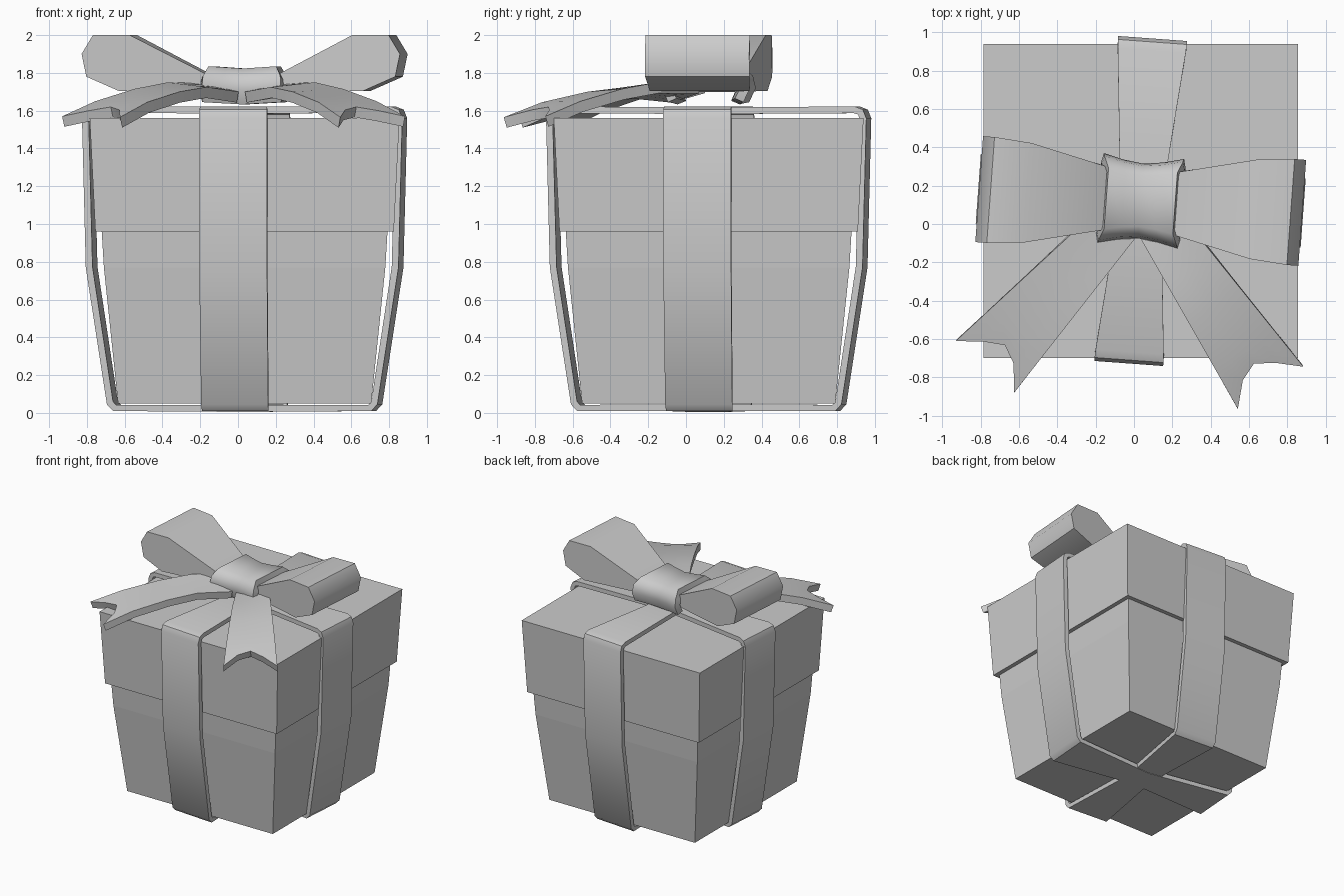
import bpy, bmesh, math
from mathutils import Matrix

if "Cube" in bpy.data.objects:
    bpy.data.objects.remove(bpy.data.objects["Cube"])

CENTRE = Matrix.Translation((0.035, 0.12, 0))
TILT = CENTRE @ Matrix.Rotation(math.radians(-4.2), 4, 'Z')   # ribbons sit slightly turned


def make(name, verts, faces, matrix, thick=0, smooth=None):
    me = bpy.data.meshes.new(name)
    me.from_pydata(verts, [], faces)
    me.transform(matrix)
    ob = bpy.data.objects.new(name, me)
    bpy.context.collection.objects.link(ob)
    bpy.ops.object.select_all(action='DESELECT')
    ob.select_set(True)
    bpy.context.view_layer.objects.active = ob
    if thick:
        mod = ob.modifiers.new("thickness", 'SOLIDIFY')
        mod.thickness = thick
        mod.offset = -1
        bpy.ops.object.modifier_apply(modifier=mod.name)
    else:
        bm = bmesh.new()
        bm.from_mesh(me)
        bmesh.ops.recalc_face_normals(bm, faces=bm.faces)
        bm.to_mesh(me)
        bm.free()
    if smooth:
        bpy.ops.object.shade_smooth_by_angle(angle=math.radians(smooth))
    return ob


def grid(rows, closed=False):
    """Flatten rows of points into vertices and quads."""
    n, m = len(rows), len(rows[0])
    verts = [p for r in rows for p in r]
    faces = []
    for i in range(n if closed else n - 1):
        k = (i + 1) % n
        for j in range(m - 1):
            faces.append((i*m + j, k*m + j, k*m + j + 1, i*m + j + 1))
    return verts, faces


def square_stack(name, levels):
    """Square box through (half size, z) levels."""
    verts = [(sx*h, sy*h, z) for h, z in levels
             for sx, sy in ((-1, -1), (1, -1), (1, 1), (-1, 1))]
    faces = [(3, 2, 1, 0), tuple(len(verts) - 4 + i for i in range(4))]
    for l in range(len(levels) - 1):
        for i in range(4):
            j = (i + 1) % 4
            faces.append((4*l + i, 4*l + j, 4*l + 4 + j, 4*l + 4 + i))
    make(name, verts, faces, CENTRE)


# box and lid
square_stack("box", [(0.67, 0.05), (0.745, 0.77), (0.757, 0.97)])
square_stack("lid", [(0.79, 0.96), (0.82, 1.56)])

# two wrapped ribbons, pinched at the middle of top and bottom
half = [(0.79, 1.622, 0.178), (0.832, 1.605, 0.18), (0.85, 1.56, 0.18),
        (0.83, 0.77, 0.18), (0.718, 0.045, 0.178), (0.685, 0.01, 0.176)]


def wrap(name, drop, turn):
    path = [(0, 1.622 - drop, 0.107)] + half + [(0, 0.005 + drop, 0.1)]
    path += [(-d, z, w) for d, z, w in reversed(half)]
    rows = [[(d, -w, z), (d, w, z)] for d, z, w in path]
    make(name, *grid(rows, True), TILT @ Matrix.Rotation(turn, 4, 'Z'), 0.036, 40)


wrap("ribbon_side_to_side", 0, 0)
wrap("ribbon_front_to_back", 0.004, math.pi / 2)

# bow loops: (x, z, half width) outline, capped both sides
loop = [(0.05, 1.73, 0.13), (0.185, 1.79, 0.165), (0.59, 2.0, 0.26), (0.785, 2.0, 0.277),
        (0.845, 1.9, 0.277), (0.82, 1.78, 0.277), (0.65, 1.705, 0.265), (0.15, 1.70, 0.16)]
for side, s in (("left", -1), ("right", 1)):
    verts, faces = grid([[(s*x, -w, z), (s*x, w, z)] for x, z, w in loop], True)
    n = len(loop)
    faces += [tuple(2*i for i in range(n)), tuple(2*i + 1 for i in range(n))]
    make("bow_loop_" + side, verts, faces, TILT, 0, 50)

# knot: flared arch over the loops
arch = [(0.2, 1.645, 0.21), (0.235, 1.72, 0.21), (0.22, 1.785, 0.205), (0.16, 1.835, 0.18)]
arch += [(-y, z, w) for y, z, w in reversed(arch)]
rows = [[(w*u, y*(0.83 + 0.17*abs(u)**1.5), z - 0.012*(1 - abs(u)))
         for u in (-1, -0.5, 0, 0.5, 1)] for y, z, w in arch]
make("bow_knot", *grid(rows), TILT, 0.05, 50)

# tails with notched ends: (t, inner z, outer z) along the length
drape = [(0, 1.70, 1.75), (0.27, 1.725, 1.75), (0.5, 1.70, 1.715),
         (0.77, 1.645, 1.65), (1, 1.565, 1.57)]
inner, outer = ((0.017, -0.2), (0.585, -1.045)), ((0.2, -0.04), (0.91, -0.80))


def lerp(a, b, t):
    return a + (b - a)*t


def drape_z(t, u):
    for a, b in zip(drape, drape[1:]):
        if t <= b[0]:
            k = (t - a[0])/(b[0] - a[0])
            return lerp(lerp(a[1], b[1], k), lerp(a[2], b[2], k), u)


for side, s in (("left", -1), ("right", 1)):
    rows = []
    for t, _, _ in drape:
        row = []
        for u, pull in ((0, 0), (0.25, 0.11), (0.5, 0.15), (0.75, 0.09), (1, 0)):
            v = t - pull if t == 1 else t
            x, y = (lerp(lerp(inner[0][k], inner[1][k], v),
                         lerp(outer[0][k], outer[1][k], v), u) for k in (0, 1))
            row.append((s*x, y, drape_z(v, u)))
        rows.append(row[::s])
    make("bow_tail_" + side, *grid(rows), TILT, 0.058, 40)
